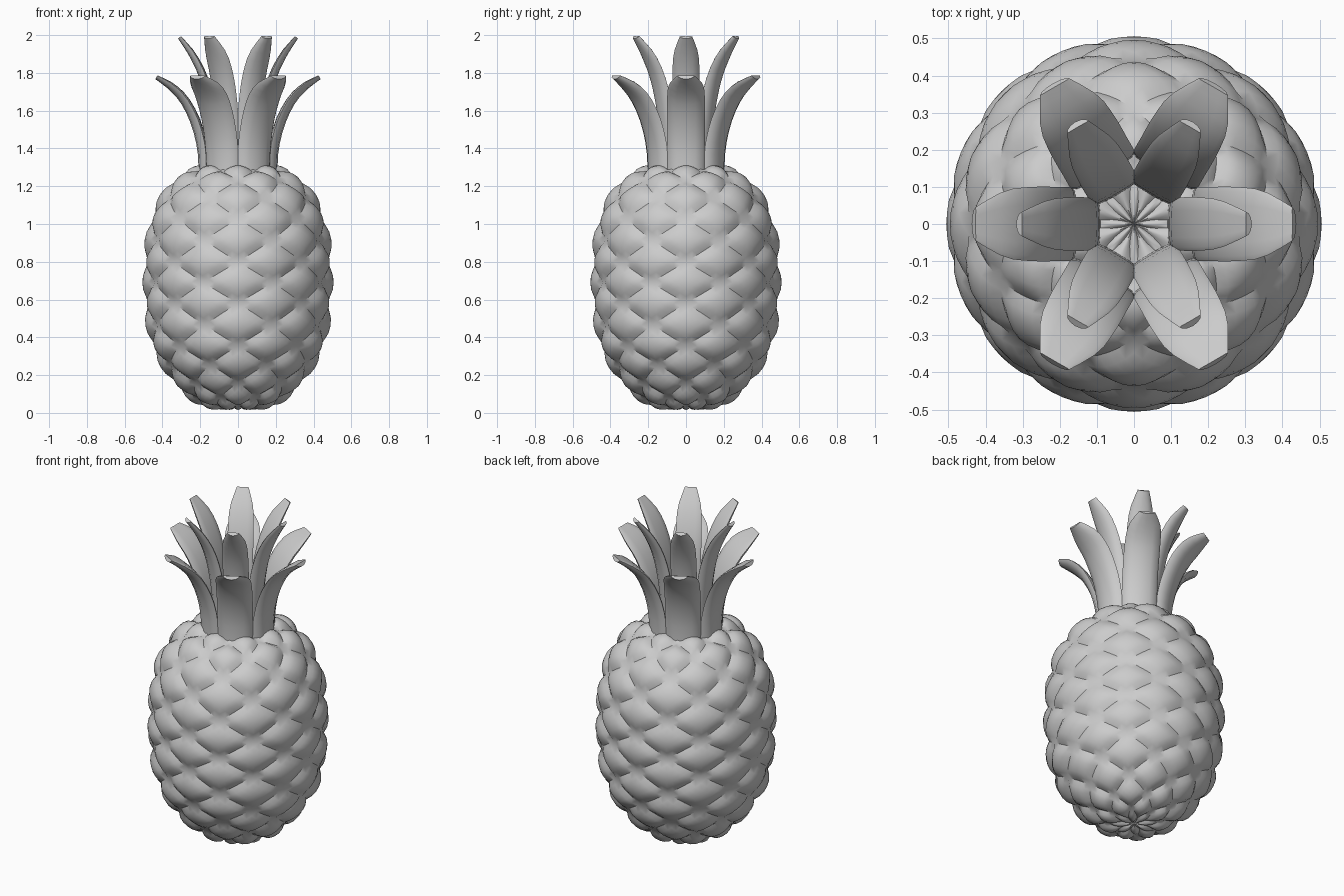
import bpy, bmesh
from math import sin, cos, pi, radians
from mathutils import Vector

if "Cube" in bpy.data.objects:
    bpy.data.objects.remove(bpy.data.objects["Cube"])

N = 8      # scales around
SUB = 6    # grid divisions per scale
# groove rows (radius, z), bottom to top; alternate rows are shifted half a scale
ROWS = [(0, .035), (.06, .03), (.15, .04), (.235, .085), (.315, .16), (.385, .255),
        (.435, .355), (.462, .465), (.474, .58), (.478, .69), (.477, .80),
        (.466, .915), (.44, 1.03), (.39, 1.14), (.31, 1.232), (.22, 1.28),
        (.13, 1.30), (0, 1.30)]


def spline(pts, s):
    """Catmull-Rom point on a list of tuples at parameter s."""
    n = len(pts)
    s = min(max(s, 0), n - 1)
    i = min(int(s), n - 2)
    t = s - i
    p = [Vector(pts[min(max(i + k, 0), n - 1)]) for k in (-1, 0, 1, 2)]
    return .5 * (2 * p[1] + (p[2] - p[0]) * t
                 + (2 * p[0] - 5 * p[1] + 4 * p[2] - p[3]) * t * t
                 + (3 * p[1] - p[0] - 3 * p[2] + p[3]) * t ** 3)


def finish(name, bm, angle):
    bmesh.ops.remove_doubles(bm, verts=bm.verts, dist=.0005)
    bmesh.ops.recalc_face_normals(bm, faces=bm.faces)
    me = bpy.data.meshes.new(name)
    bm.to_mesh(me)
    bm.free()
    ob = bpy.data.objects.new(name, me)
    bpy.context.collection.objects.link(ob)
    bpy.ops.object.select_all(action='DESELECT')
    ob.select_set(True)
    bpy.context.view_layer.objects.active = ob
    bpy.ops.object.shade_smooth_by_angle(angle=radians(angle))
    return ob


def scale_point(row, a0, u, v):
    """Point on a puffed diamond scale of the fruit."""
    s = row + u + v
    a = a0 + (u - v) * pi / N
    p = spline(ROWS, s)
    d = spline(ROWS, s + .05) - spline(ROWS, s - .05)
    nr, nz = Vector((d.y, -d.x)).normalized() if d.length > 1e-6 else (0, 0)
    puff = (1 - abs(2 * u - 1) ** 2.6) * (1 - abs(2 * v - 1) ** 2.6)
    h = min(.028, .008 + .09 * p.x) * puff
    r, z = max(p.x + nr * h, 0), p.y + nz * h
    return Vector((r * cos(a), r * sin(a), z))


# fruit body made of diamond scales
bm = bmesh.new()
for row in range(-1, len(ROWS) - 1):
    for j in range(N):
        a0 = (j + .5 * (row % 2)) * 2 * pi / N
        g = [[bm.verts.new(scale_point(row, a0, i / SUB, k / SUB))
              for k in range(SUB + 1)] for i in range(SUB + 1)]
        for i in range(SUB):
            for k in range(SUB):
                bm.faces.new((g[i][k], g[i + 1][k], g[i + 1][k + 1], g[i][k + 1]))
bmesh.ops.dissolve_degenerate(bm, dist=.0003, edges=bm.edges)
finish("fruit_body", bm, 35)


def leaf(name, path, width, thick, angle):
    """Thick curved leaf swept along an (r, z) path, turned about z."""
    bm = bmesh.new()
    steps, sides = 12, 12
    wide = [(.97, 1), (1, 1), (1, 1), (1, .9), (.9, .75), (.45, .4)]
    rings = []
    for i in range(steps + 1):
        t = i / steps
        s = t * (len(path) - 1)
        p = spline(path, s)
        d = (spline(path, s + .05) - spline(path, s - .05)).normalized()
        n = Vector((d.y, -d.x))
        w = spline(wide, t * 5)
        ring = []
        for k in range(sides):
            q = 2 * pi * k / sides
            y = width * w.x * cos(q)
            o = thick * w.y * sin(q) * (1 if sin(q) > 0 else .45)
            o -= .15 * thick * cos(q) ** 2
            c = p + n * o
            ring.append(bm.verts.new((c.x * cos(angle) - y * sin(angle),
                                      c.x * sin(angle) + y * cos(angle), c.y)))
        rings.append(ring)
    for a, b in zip(rings, rings[1:]):
        for k in range(sides):
            m = (k + 1) % sides
            bm.faces.new((a[k], a[m], b[m], b[k]))
    bm.faces.new(rings[0])
    bm.faces.new(rings[-1])
    finish(name, bm, 50)


# crown: two rings of six leaves
OUTER = [(.17, 1.25), (.178, 1.4), (.213, 1.54), (.275, 1.66), (.35, 1.735), (.43, 1.78)]
INNER = [(.105, 1.26), (.112, 1.45), (.135, 1.63), (.175, 1.78), (.235, 1.9), (.307, 1.99)]
for i in range(6):
    leaf(f"outer_leaf_{i + 1}", OUTER, .1, .038, i * pi / 3)
    leaf(f"inner_leaf_{i + 1}", INNER, .072, .034, i * pi / 3)
